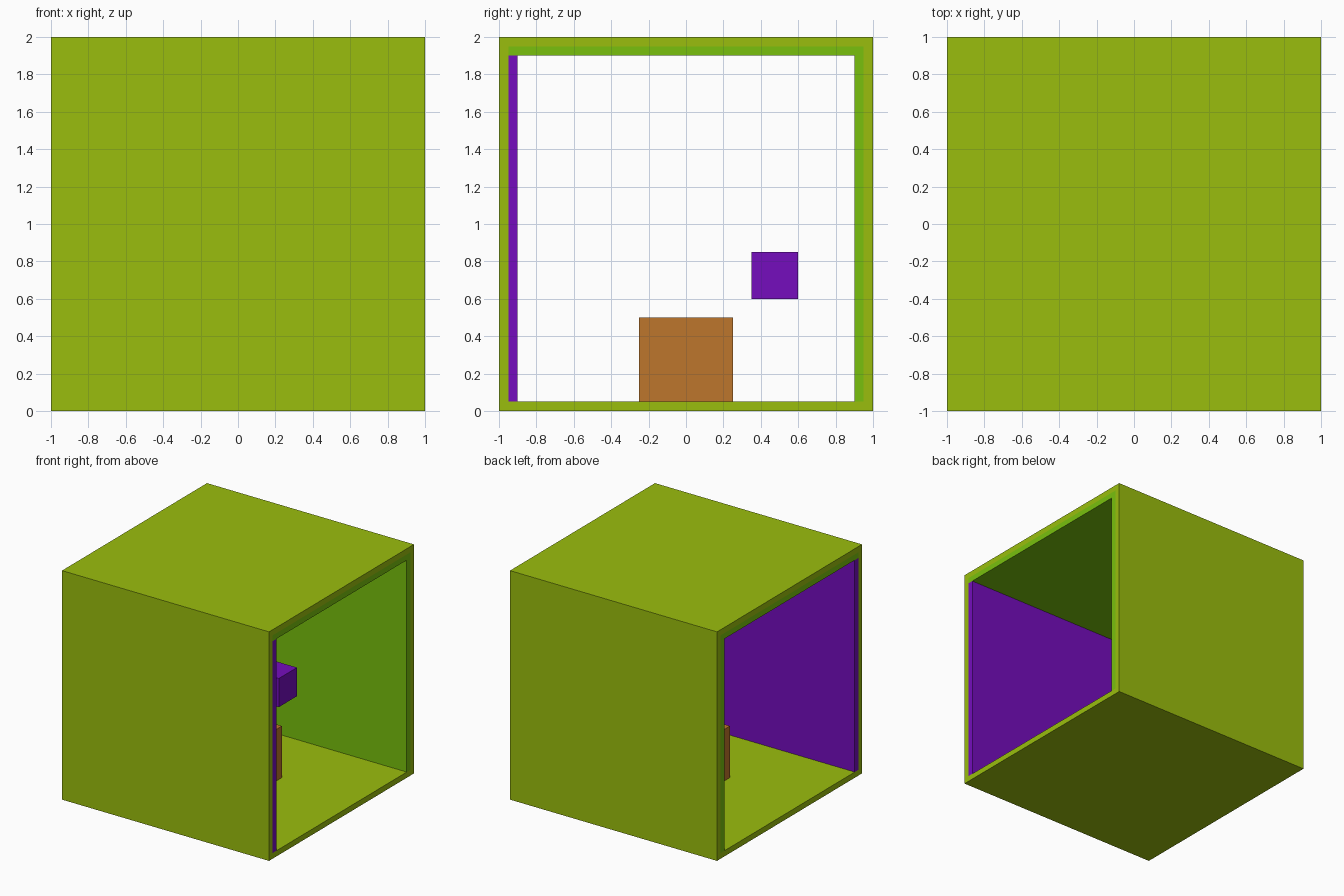
import bpy
import bmesh

start = bpy.data.objects.get("Cube")
if start:
    bpy.data.objects.remove(start, do_unlink=True)


def material(name, rgb):
    mat = bpy.data.materials.new(name)
    mat.use_nodes = True
    colour = (*rgb, 1.0)
    mat.diffuse_color = colour
    mat.node_tree.nodes["Principled BSDF"].inputs["Base Color"].default_value = colour
    return mat


olive = material("yellow_green", (0.323, 0.515, 0.004))
green = material("leaf_green", (0.188, 0.527, 0.004))
purple = material("violet", (0.178, 0.004, 0.515))
orange = material("burnt_orange", (0.515, 0.181, 0.025))


def box(name, xs, ys, zs, mat, open_ends=False):
    """Box spanning the given ranges, optionally without its two x ends."""
    bm = bmesh.new()
    bmesh.ops.create_cube(bm, size=1)
    for v in bm.verts:
        for axis, (low, high) in enumerate((xs, ys, zs)):
            v.co[axis] = low if v.co[axis] < 0 else high
    bm.normal_update()
    if open_ends:
        ends = [f for f in bm.faces if abs(f.normal.x) > 0.5]
        bmesh.ops.delete(bm, geom=ends, context="FACES_ONLY")
    mesh = bpy.data.meshes.new(name)
    bm.to_mesh(mesh)
    bm.free()
    mesh.materials.append(mat)
    obj = bpy.data.objects.new(name, mesh)
    bpy.context.scene.collection.objects.link(obj)
    return obj


full = (-1, 1)
wall = 0.05
inner = 1 - wall       # inside of the outer shell
room = inner - wall    # inside of the lining

# Outer shell: a square tube, open at both x ends
shell = box("outer_shell", full, full, (0, 2), olive, open_ends=True)
thick = shell.modifiers.new("wall_thickness", "SOLIDIFY")
thick.thickness = wall
thick.offset = -1
thick.use_even_offset = True

# Lining panels
box("front_panel", full, (-inner, -room), (wall, 1 + room), purple)
box("back_panel", full, (room, inner), (wall, 1 + room), green)
box("ceiling_panel", full, (-inner, inner), (1 + room, 1 + inner), green)

# Blocks inside the room
box("floor_block", (-0.25, 0.25), (-0.25, 0.25), (wall, 0.5), orange)
box("floating_block", (-0.1, 0.15), (0.35, 0.6), (0.6, 0.85), purple)
